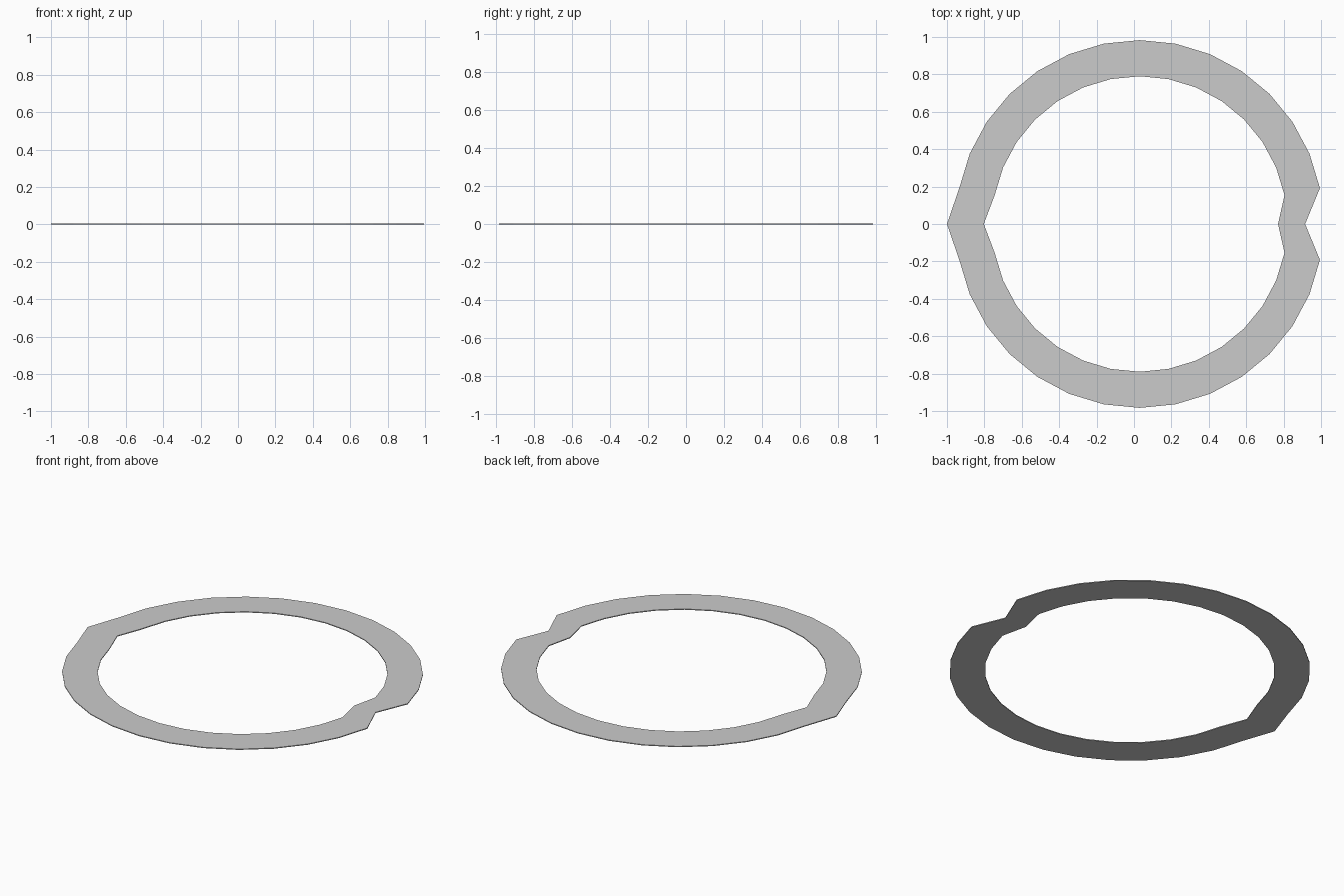
import bpy, bmesh
from math import sin, cos, pi

if "Cube" in bpy.data.objects:
    bpy.data.objects.remove(bpy.data.objects["Cube"])

SEGS, CX, THICK = 32, 0.03, 0.005


def loop(bm, radius, notch_x, tip_x, z):
    """Circle with one vertex pushed in (notch) and the opposite pulled out (tip)."""
    verts = []
    for k in range(SEGS):
        a = 2 * pi * k / SEGS
        x, y = CX + radius * cos(a), radius * sin(a)
        if k == 0:
            x = notch_x
        elif k == SEGS // 2:
            x = tip_x
        verts.append(bm.verts.new((x, y, z)))
    return verts


# Thin flat ring: four loops joined into a closed band
bm = bmesh.new()
loops = [
    loop(bm, 0.983, 0.915, -1.0, 0),
    loop(bm, 0.983, 0.915, -1.0, THICK),
    loop(bm, 0.79, 0.77, -0.803, THICK),
    loop(bm, 0.79, 0.77, -0.803, 0),
]
for i in range(4):
    a, b = loops[i], loops[(i + 1) % 4]
    for k in range(SEGS):
        n = (k + 1) % SEGS
        bm.faces.new((a[k], a[n], b[n], b[k]))
bmesh.ops.recalc_face_normals(bm, faces=bm.faces)

mesh = bpy.data.meshes.new("flat_ring")
bm.to_mesh(mesh)
bm.free()
ring = bpy.data.objects.new("flat_ring", mesh)
bpy.context.collection.objects.link(ring)
